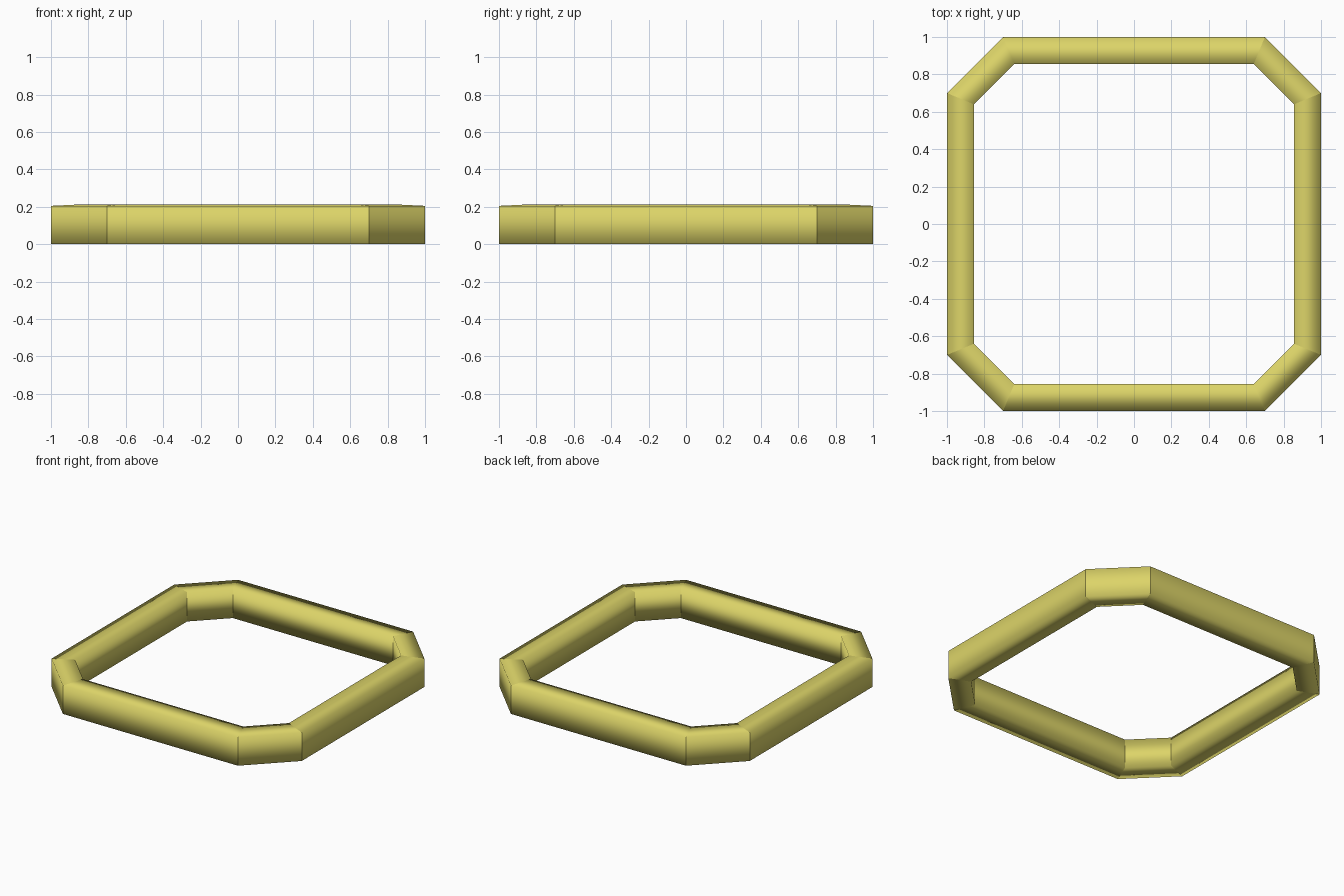
import bpy, bmesh, math

if "Cube" in bpy.data.objects:
    bpy.data.objects.remove(bpy.data.objects["Cube"])

# chamfered-square ring: cross-section as (inset from outer edge, z)
section = [(0, 0), (0, 0.205), (0.145, 0.212), (0.145, 0)]
K = math.tan(math.radians(22.5))


def outline(inset):
    a, b = 1 - inset, 0.7 - inset * (math.sqrt(2) - 1)
    return [(a, -b), (a, b), (b, a), (-b, a), (-a, b), (-a, -b), (-b, -a), (b, -a)]


bm = bmesh.new()
rings = [[bm.verts.new((x, y, z)) for x, y in outline(i)] for i, z in section]

# skin between neighbouring loops of the section
for r, ring in enumerate(rings):
    nxt = rings[(r + 1) % len(rings)]
    for j in range(8):
        k = (j + 1) % 8
        bm.faces.new((ring[j], ring[k], nxt[k], nxt[j])).smooth = True

# rounded shading around the section, crisp mitres at the corners
for j in range(8):
    for r in range(len(rings)):
        bm.edges.get((rings[r][j], rings[(r + 1) % len(rings)][j])).smooth = False

bmesh.ops.recalc_face_normals(bm, faces=bm.faces)
mesh = bpy.data.meshes.new("ring_frame")
bm.to_mesh(mesh)
bm.free()
frame = bpy.data.objects.new("ring_frame", mesh)
bpy.context.collection.objects.link(frame)

mat = bpy.data.materials.new("yellow")
mat.diffuse_color = (0.72, 0.66, 0.14, 1)
mat.use_nodes = True
mat.node_tree.nodes["Principled BSDF"].inputs["Base Color"].default_value = mat.diffuse_color
mesh.materials.append(mat)
